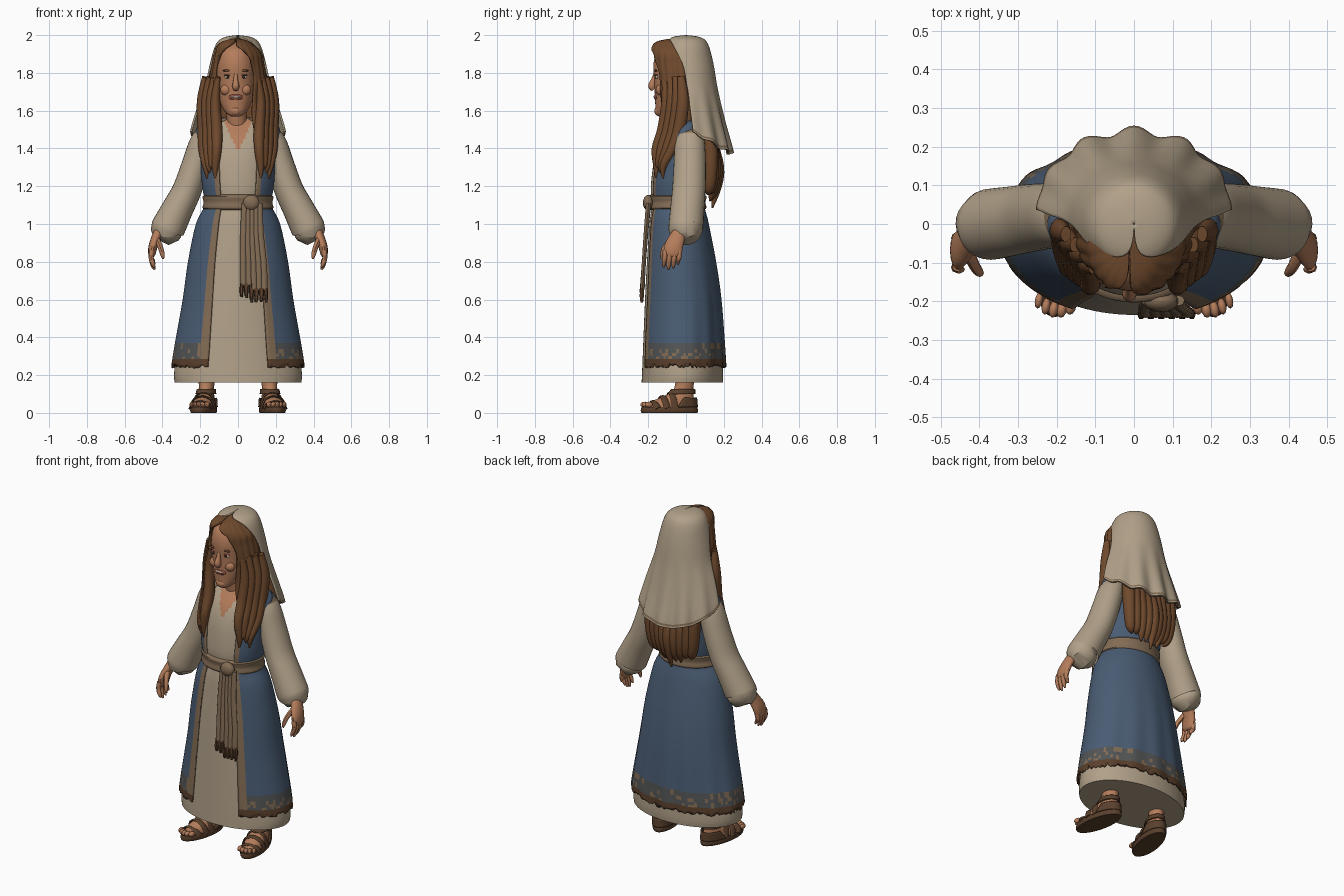
import bpy, bmesh, math, random
from mathutils import Vector

random.seed(4)
COL = {"linen": (.44, .355, .25), "blue": (.068, .108, .172), "skin": (.46, .205, .105),
       "hair_brown": (.16, .068, .026), "trim_tan": (.225, .15, .09), "leather": (.10, .05, .025),
       "hem_grey": (.085, .088, .09), "eye_dark": (.03, .02, .015),
       "tooth": (.6, .52, .42), "lip": (.3, .085, .055)}
MAT = {}
for k, c in COL.items():
    MAT[k] = bpy.data.materials.new(k)
    MAT[k].diffuse_color = (*c, 1)


def spline(rows, k):
    """Smooth in-between rows through the given ones."""
    out = []
    for i in range(len(rows) - 1):
        p0, p1, p2 = rows[max(i - 1, 0)], rows[i], rows[i + 1]
        p3 = rows[min(i + 2, len(rows) - 1)]
        for s in range(k):
            t = s / k
            out.append([.5 * (2 * b + (c - a) * t + (2 * a - 5 * b + 4 * c - d) * t * t
                              + (3 * b - a - 3 * c + d) * t ** 3) for a, b, c, d in zip(p0, p1, p2, p3)])
    return out + [list(rows[-1])]


def build(name, grid, mats, rule=None, cap=True, thick=0):
    """Skin a grid of points; rule(centre, row, column) picks the colour."""
    bm = bmesh.new()
    vs = [[bm.verts.new(p) for p in row] for row in grid]
    R, C = len(grid) - 1, len(grid[0]) - 1
    for i in range(R):
        for j in range(C):
            f = bm.faces.new((vs[i][j], vs[i][j + 1], vs[i + 1][j + 1], vs[i + 1][j]))
            if rule:
                f.material_index = mats.index(rule(f.calc_center_median(), (i + .5) / R, (j + .5) / C))
    bmesh.ops.remove_doubles(bm, verts=bm.verts, dist=1e-5)
    if cap:
        bmesh.ops.holes_fill(bm, edges=[e for e in bm.edges if e.is_boundary], sides=0)
    bmesh.ops.recalc_face_normals(bm, faces=bm.faces)
    me = bpy.data.meshes.new(name)
    bm.to_mesh(me)
    bm.free()
    for p in me.polygons:
        p.use_smooth = True
    me.set_sharp_from_angle(angle=math.radians(45))
    for m in mats:
        me.materials.append(MAT[m])
    ob = bpy.data.objects.new(name, me)
    bpy.context.collection.objects.link(ob)
    if thick:
        md = ob.modifiers.new("thickness", "SOLIDIFY")
        md.thickness, md.offset = thick, 0
    return ob


def loft(name, rings, mats, n=48, k=5, warp=None, **kw):
    """Stack ellipses (z, cx, cy, rx, ry, start, end); angles run from the front."""
    grid = []
    for r in spline([tuple(q) + (0, 360) * (len(q) == 5) for q in rings], k):
        z, cx, cy, rx, ry, a0, a1 = r
        row = []
        for j in range(n + 1):
            a = math.radians(a0 + (a1 - a0) * j / n)
            p = Vector((cx + rx * math.sin(a), cy - ry * math.cos(a), z))
            row.append(warp(p, a, Vector((cx, cy, z))) if warp else p)
        grid.append(row)
    return build(name, grid, mats, **kw)


def tube(name, pts, mats, n=12, k=4, s=1, **kw):
    """Sweep an ellipse along (x, y, z, r_across, r_depth); s mirrors x."""
    P = spline(pts, k)
    grid = []
    for i, p in enumerate(P):
        t = (Vector(P[min(i + 1, len(P) - 1)][:3]) - Vector(P[max(i - 1, 0)][:3])).normalized()
        u = Vector((0, 1, 0))
        u = (u - t * u.dot(t)).normalized()
        v = t.cross(u)
        row = []
        for j in range(n + 1):
            a = math.tau * (j % n) / n
            q = Vector(p[:3]) + v * p[3] * math.cos(a) + u * p[4] * math.sin(a)
            row.append((q.x * s, q.y, q.z))
        grid.append(row)
    return build(name, grid, mats, **kw)


def blob(name, c, r, mat, n=14):
    """Small ellipsoid."""
    rings = [(c[2] - r[2] * math.cos(math.pi * i / 8), c[0], c[1],
              r[0] * math.sin(math.pi * i / 8) + 1e-4, r[1] * math.sin(math.pi * i / 8) + 1e-4) for i in range(9)]
    return loft(name, rings, [mat], n=n, k=1)


# Robe: inner gown plus an open-fronted coat built on the same rings
BODY = [(.25, 0, -.018, .348, .222), (.6, 0, -.022, .288, .203), (.8, 0, -.03, .26, .184),
        (1.0, 0, -.042, .218, .158), (1.1, 0, -.047, .172, .14), (1.2, 0, -.045, .185, .147),
        (1.35, 0, -.03, .198, .142), (1.45, 0, -.012, .218, .122), (1.52, 0, .01, .205, .09),
        (1.56, 0, .015, .1, .06)]
gown = [(.16, 0, -.02, .335, .215)] + [(z, cx, cy, rx * .96, ry * .96) for z, cx, cy, rx, ry in BODY]
loft("gown", gown, ["linen", "skin"], n=96, k=7,
     rule=lambda c, v, u: "skin" if c.y < -.03 and abs(c.x) < (c.z - 1.38) * .45 else "linen")


def coat_warp(p, a, c):
    fold = max(0, -math.cos(a)) * max(0, .9 - p.z) * .035 * math.cos(14 * a)
    q = c + (p - c) * (1 + fold)
    if p.z < .26:
        q.z += random.uniform(-.014, .01)
    return q


def coat_rule(c, v, u):
    if c.z < .285:
        return "leather"
    if min(u, 1 - u) < .033:
        return "trim_tan"
    if c.z < .37:
        return random.choice(["hem_grey", "hem_grey", "hem_grey", "trim_tan"])
    return "blue"


coat = [BODY[0] + (27, 333), (.285, 0, -.018, .343, .22, 27, 333), (.37, 0, -.019, .329, .216, 27, 333)]
coat += [b + (28 + 3 * (b[0] > 1), 332 - 3 * (b[0] > 1)) for b in BODY[1:]]
loft("coat", coat, ["blue", "trim_tan", "hem_grey", "leather"], n=100, k=4, warp=coat_warp,
     rule=coat_rule, cap=False, thick=.01)

# Belt, knot and hanging sash
loft("belt", [(1.075, 0, -.047, .17, .14), (1.085, 0, -.047, .188, .155), (1.115, 0, -.047, .182, .15),
              (1.145, 0, -.047, .188, .156), (1.155, 0, -.047, .17, .14)], ["trim_tan"], k=3)
blob("belt_knot", (.07, -.2, 1.112), (.045, .028, .042), "trim_tan")
for i in range(5):
    x, end = .03 + .027 * i, (.625 if i < 2 else .6)
    tube("sash_fold", [(.035 + .02 * i, -.198, 1.11, .016, .014), (.03 + .022 * i, -.212, .95, .018, .012),
                       (x - .002, -.224, .78, .017, .011), (x, -.231, end + .05, .018, .012)],
         ["trim_tan"], n=8)
    for d in (-.009, .009):
        tube("sash_fringe", [(x + d, -.231, end + .06, .01, .012), (x + d * 1.3, -.234, end + .02, .01, .013),
                             (x + d * 1.2, -.234, end + random.uniform(-.02, .0), .006, .008)], ["leather"], n=6)


# Sleeves with shoulder edge, hands with fingers, sandalled feet
def sleeve_rule(c, v, u):
    return "blue" if c.z > 1.5 else "trim_tan" if c.z > 1.475 else "linen"


for s in (-1, 1):
    tube("sleeve", [(.15, .02, 1.51, .035, .06), (.185, .02, 1.44, .066, .078), (.225, .02, 1.31, .074, .085),
                    (.27, .015, 1.18, .077, .088), (.32, .007, 1.08, .083, .09), (.365, 0, .99, .09, .092),
                    (.372, 0, .975, .088, .09), (.365, 0, .985, .076, .078), (.34, 0, 1.04, .06, .06)],
         ["linen", "blue", "trim_tan"], n=28, k=5, s=s, rule=sleeve_rule)
    tube("hand", [(.35, .005, 1.06, .035, .038), (.405, -.02, .985, .029, .034), (.432, -.045, .93, .026, .042),
                  (.45, -.065, .88, .024, .05), (.456, -.072, .84, .019, .046), (.455, -.074, .825, .01, .03)],
         ["skin"], n=14, s=s)
    for i in range(4):
        y, tip = -.034 - .025 * i, (.785, .765, .758, .77)[i]
        tube("finger", [(.456, y, .86, .014, .014), (.46, y - .004, .82, .013, .013),
                        (.45, y - .008, tip + .02, .011, .011), (.442, y - .008, tip, .005, .005)],
             ["skin"], n=8, s=s)
    tube("thumb", [(.43, -.07, .92, .016, .018), (.412, -.108, .88, .014, .015), (.4, -.125, .84, .012, .012),
                   (.396, -.128, .815, .005, .005)], ["skin"], n=8, s=s)
    foot = [loft("sandal_sole", [(0, 0, 0, .062, .15), (.012, 0, 0, .066, .155), (.032, 0, 0, .063, .15)],
                 ["leather"], n=32, k=2),
            loft("foot", [(.03, 0, .005, .057, .138), (.055, 0, .015, .054, .125), (.085, 0, .045, .047, .085),
                          (.12, 0, .075, .04, .055), (.2, 0, .085, .044, .048), (.3, 0, .085, .05, .05)],
                 ["skin"], n=24),
            loft("heel_counter", [(.03, 0, .02, .064, .13, 95, 265), (.08, 0, .06, .055, .085, 95, 265)],
                 ["leather"], n=20, cap=False, thick=.008),
            loft("ankle_strap", [(.1, 0, .065, .05, .073), (.125, 0, .075, .046, .06)], ["leather"],
                 n=24, cap=False, thick=.008)]
    for y, h, w in ((-.085, .062, .058), (-.035, .088, .064), (.01, .108, .06)):
        foot.append(tube("sandal_strap", [(-w, y + .012, .025, .007, .018), (-w * .72, y, h * .8, .006, .018),
                                          (0, y, h, .006, .018), (w * .72, y, h * .8, .006, .018),
                                          (w, y + .012, .025, .007, .018)], ["leather"], n=8))
    for i in range(5):
        x = s * (-.042 + .021 * i)
        foot.append(blob("toe", (x, -.135 + 9 * x * x, .044), (.014 - .001 * i, .022, .015), "skin", 10))
    for ob in foot:
        ob.location = (s * .182, -.088, 0)
        ob.rotation_euler = (0, 0, s * math.radians(11))

# Head and neck
tube("neck", [(0, .0, 1.42, .08, .06), (-.004, -.015, 1.5, .058, .056), (-.008, -.03, 1.58, .054, .056),
              (-.01, -.035, 1.67, .06, .06)], ["skin"], n=20)
X = -.012
loft("head", [(1.568, X, -.12, .02, .022), (1.582, X, -.108, .045, .052), (1.62, X, -.082, .073, .08),
              (1.68, X, -.062, .093, .103), (1.76, X, -.05, .102, .118), (1.85, X, -.045, .104, .127),
              (1.92, X, -.038, .085, .108), (1.965, X, -.03, .03, .04)], ["skin"], n=36)
tube("nose", [(X, -.158, 1.8, .01, .012), (X, -.17, 1.765, .012, .015), (X, -.18, 1.73, .019, .021),
              (X, -.17, 1.713, .014, .014)], ["skin"], n=10)
blob("chin", (X, -.142, 1.598), (.032, .026, .026), "skin")
blob("lips", (X, -.157, 1.672), (.04, .013, .017), "lip")
blob("teeth", (X, -.165, 1.674), (.028, .008, .006), "tooth")
for s in (-1, 1):
    blob("cheek", (X + s * .05, -.135, 1.71), (.032, .026, .03), "skin")
    blob("eye_white", (X + s * .042, -.154, 1.778), (.018, .008, .009), "tooth")
    blob("iris", (X + s * .042, -.16, 1.778), (.008, .005, .008), "eye_dark")
    blob("upper_lid", (X + s * .042, -.157, 1.788), (.021, .009, .004), "lip")
    blob("eyebrow", (X + s * .044, -.159, 1.812), (.026, .008, .006), "hair_brown")


# Hair: crown with side parting, front locks and back strands
def hair_warp(p, a, c):
    return c + (p - c) * (1 + .02 * math.cos(22 * a))


loft("hair_crown", [(1.978, X, -.04, .001, .001, 1, 359), (1.965, X, -.045, .06, .09, 2, 356),
                    (1.94, X, -.045, .095, .13, 6, 336), (1.9, 0, -.043, .12, .136, 23, 312),
                    (1.85, 0, -.04, .13, .134, 33, 302), (1.78, 0, -.036, .142, .128, 38, 304),
                    (1.65, 0, -.03, .155, .108, 29, 318), (1.55, 0, -.03, .168, .108, 27, 325),
                    (1.42, 0, -.03, .175, .12, 34, 326)],
     ["hair_brown"], n=90, warp=hair_warp, cap=False, thick=.014)
for s in (-1, 1):
    for i in range(4):
        x, y, e = .1 + .024 * i, -.11 + .028 * i, 1.24 + .03 * ((i * 2) % 3)
        tube("front_lock", [(x + .004, y, 1.78, .014, .02), (x + .02, y + .01, 1.65, .026, .032),
                            (x + .012, y - .01, 1.5, .03, .034), (x + .012, y - .045, 1.4, .026, .028),
                            (x * .7 + .05, -.155 + .012 * i, 1.31, .02, .02),
                            (x * .6 + .06, -.158 + .012 * i, e, .004, .004)], ["hair_brown"], n=10, s=s)
for i in range(-4, 5):
    x = i * .036
    tube("back_strand", [(x * .9, .1, 1.62, .03, .03), (x, .125, 1.45, .036, .04),
                         (x, .168 - abs(x) * .25, 1.3, .034, .036), (x * .9, .16 - abs(x) * .25, 1.19, .026, .028),
                         (x * .75, .14 - abs(x) * .2, 1.085 + abs(x) * .5 + .02 * (i % 2), .004, .004)],
         ["hair_brown"], n=10)


# Veil: draped over the crown, folded and dipping towards the back
def veil_warp(p, a, c):
    t = min(1, max(0, (1.75 - c.z) / .38))
    back = max(0, -math.cos(a))
    q = c + (p - c) * (1 + .055 * t * back * math.cos(12 * a))
    q.z += .12 * t * (1 - back) + .006 * t * math.cos(12 * a)
    return q


loft("veil", [(1.995, 0, .0, .001, .001, 0, 360), (1.984, 0, 0, .07, .075, 12, 348), (1.95, 0, 0, .112, .112, 52, 308),
              (1.85, 0, 0, .143, .14, 82, 278), (1.7, 0, .008, .175, .157, 90, 270), (1.55, 0, .018, .212, .178, 91, 269),
              (1.43, 0, .025, .238, .2, 92, 268), (1.385, 0, .028, .246, .207, 92, 268), (1.37, 0, .028, .248, .21, 92, 268)],
     ["linen", "trim_tan"], n=72, k=5, warp=veil_warp, cap=False, thick=.01,
     rule=lambda c, v, u: "trim_tan" if .86 < v < .9 or v > .98 else "linen")
